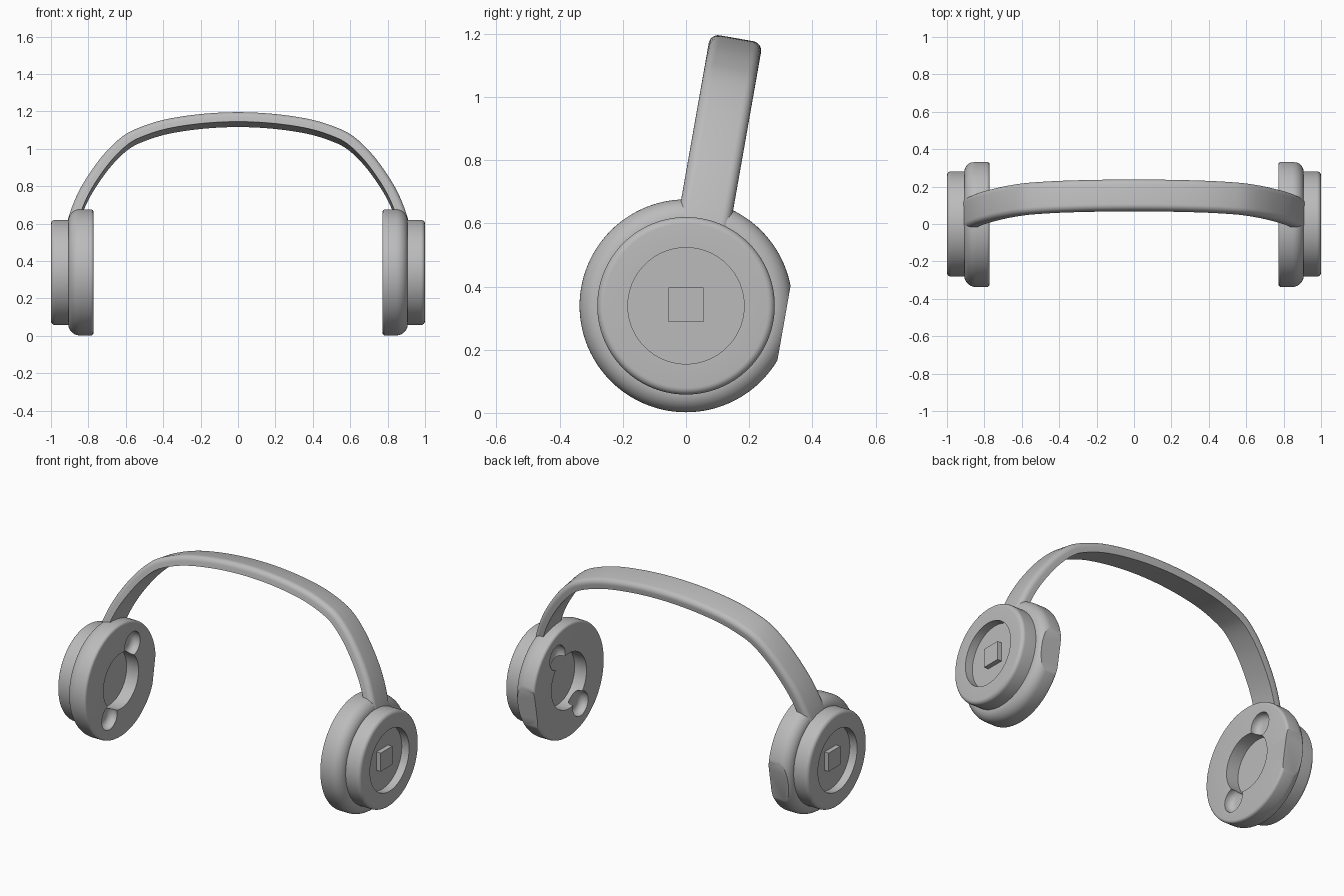
import bpy, bmesh, math
from mathutils import Vector, Matrix

if "Cube" in bpy.data.objects:
    bpy.data.objects.remove(bpy.data.objects["Cube"])

CZ = 0.339                      # height of the ear cup axis
R = 0.337                       # ear pad radius
TILT = math.radians(10)

grey = bpy.data.materials.new("light_grey")
grey.diffuse_color = (0.5, 0.5, 0.5, 1)
grey.use_nodes = True
grey.node_tree.nodes["Principled BSDF"].inputs["Base Color"].default_value = grey.diffuse_color


def make_object(name, bm):
    bmesh.ops.recalc_face_normals(bm, faces=bm.faces)
    mesh = bpy.data.meshes.new(name)
    bm.to_mesh(mesh)
    bm.free()
    mesh.materials.append(grey)
    ob = bpy.data.objects.new(name, mesh)
    bpy.context.collection.objects.link(ob)
    return ob


def select(ob):
    bpy.ops.object.select_all(action='DESELECT')
    ob.select_set(True)
    bpy.context.view_layer.objects.active = ob


def smooth(ob, angle=30):
    select(ob)
    bpy.ops.object.shade_smooth_by_angle(angle=math.radians(angle))


def arc(cx, cy, r, start, end, n=8):
    angles = [math.radians(start + (end - start) * i / n) for i in range(n + 1)]
    return [(cx + r * math.cos(a), cy + r * math.sin(a)) for a in angles]


def lathe(name, profile, y=0, z=CZ, steps=112):
    """Turn an (x, radius) profile around the x axis."""
    bm = bmesh.new()
    vs = [bm.verts.new((x, 0, r)) for x, r in profile]
    es = [bm.edges.new(p) for p in zip(vs, vs[1:])]
    bmesh.ops.spin(bm, geom=vs + es, cent=(0, 0, 0), axis=(1, 0, 0),
                   angle=math.tau, steps=steps)
    bmesh.ops.remove_doubles(bm, verts=bm.verts, dist=1e-5)
    bmesh.ops.translate(bm, verts=bm.verts, vec=(0, y, z))
    return make_object(name, bm)


def box(name, size, matrix):
    bm = bmesh.new()
    bmesh.ops.create_cube(bm, size=1, matrix=matrix @ Matrix.Diagonal((*size, 1)))
    return make_object(name, bm)


def cut(ob, cutter):
    mod = ob.modifiers.new("cut", 'BOOLEAN')
    mod.operation = 'DIFFERENCE'
    mod.solver = 'EXACT'
    mod.object = cutter
    select(ob)
    bpy.ops.object.modifier_apply(modifier=mod.name)
    bpy.data.objects.remove(cutter)


def mirror(ob):
    ob.modifiers.new("mirror", 'MIRROR').use_mirror_merge = False


# ear pad: big soft outer edge, small inner edge
pad = lathe("ear_pad", [(0.772, 0)] + arc(0.787, R - 0.015, 0.015, 180, 90, 4)
            + arc(0.845, R - 0.063, 0.063, 90, 0, 10) + [(0.908, 0)])
# flat at the back of the pad
flat = Matrix.Translation((0.84, 0, CZ)) @ Matrix.Rotation(-TILT, 4, 'X')
cut(pad, box("flat_cutter", (0.4, 0.2, 0.6), flat @ Matrix.Translation((0, 0.415, 0))))
# speaker hollow with two slanted side lobes
cut(pad, lathe("hollow_cutter", [(0.7, 0), (0.7, 0.165), (0.85, 0.165), (0.85, 0)], steps=64))
for s in (-1, 1):
    cut(pad, lathe("lobe_cutter", [(0.7, 0), (0.7, 0.072)]
                   + arc(0.785, 0.037, 0.035, 90, 0, 5) + [(0.82, 0)],
                   s * 0.108, CZ + s * 0.178, 40))
smooth(pad)
mirror(pad)

# outer shell with round dish
shell = lathe("outer_shell", [(0.89, 0), (0.89, 0.281)] + arc(0.978, 0.259, 0.022, 90, 0, 6)
              + [(1.0, 0.184), (0.952, 0.184), (0.952, 0)])
smooth(shell)
mirror(shell)

# square button in the dish
mirror(box("square_button", (0.04, 0.11, 0.11), Matrix.Translation((0.96, 0, CZ + 0.003))))

# headband: rounded section swept along a leaning arch
half = [(0.2, 1.176), (0.39, 1.147), (0.53, 1.103), (0.62, 1.055), (0.71, 0.97),
        (0.79, 0.865), (0.85, 0.765), (0.893, 0.665), (0.917, 0.58), (0.925, 0.5)]
points = [(-x, z) for x, z in reversed(half)] + [(0, 1.186)] + half
points = [Vector((x, z / math.cos(TILT))) for x, z in points]
path = []
for i in range(len(points) - 1):
    p0, p1 = points[max(i - 1, 0)], points[i]
    p2, p3 = points[i + 1], points[min(i + 2, len(points) - 1)]
    for k in range(6):
        t = k / 6
        path.append(0.5 * (2 * p1 + (p2 - p0) * t + (2 * p0 - 5 * p1 + 4 * p2 - p3) * t ** 2
                           + (3 * p1 - p0 - 3 * p2 + p3) * t ** 3))
path.append(points[-1])

W, T, F = 0.084, 0.056, 0.03    # half width, thickness, edge rounding
section = [(-W, -T)] + arc(-W + F, -F, F, 180, 90, 6) + arc(W - F, -F, F, 90, 0, 6) + [(W, -T)]
up = Vector((0, math.sin(TILT), math.cos(TILT)))
across = Vector((0, math.cos(TILT), -math.sin(TILT)))
origin = Vector((0, 0.160 - 1.186 * math.tan(TILT), 0))
bm = bmesh.new()
rings = []
for i, p in enumerate(path):
    d = (path[min(i + 1, len(path) - 1)] - path[max(i - 1, 0)]).normalized()
    normal = Vector((-d.y, 0, 0)) + up * d.x
    base = origin + Vector((p.x, 0, 0)) + up * p.y
    rings.append([bm.verts.new(base + across * a + normal * b) for a, b in section])
n = len(section)
for r0, r1 in zip(rings, rings[1:]):
    for j in range(n):
        bm.faces.new((r0[j], r0[(j + 1) % n], r1[(j + 1) % n], r1[j]))
bm.faces.new(rings[0])
bm.faces.new(rings[-1])
smooth(make_object("headband", bm))
